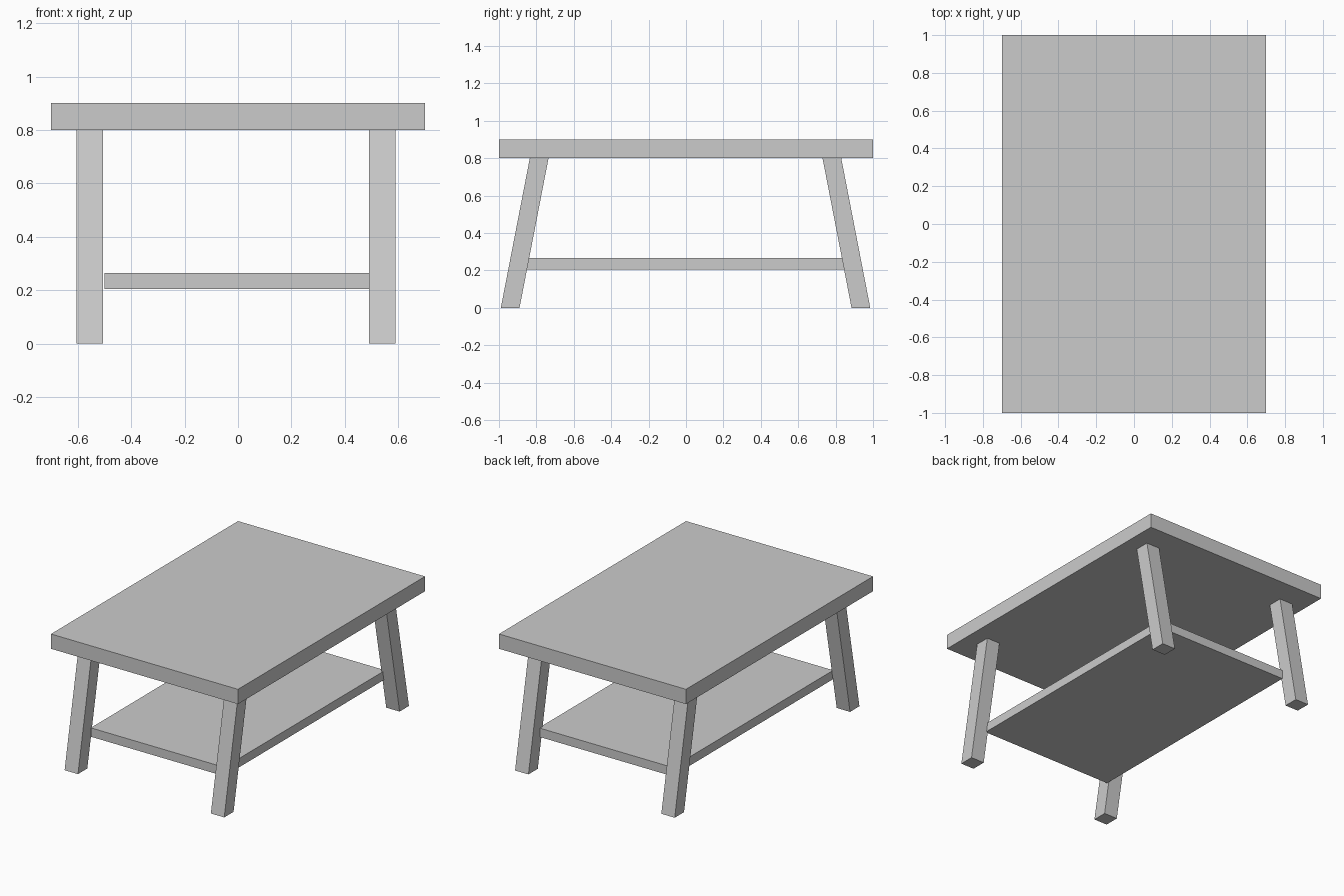
import bpy
import bmesh

cube = bpy.data.objects.get("Cube")
if cube:
    bpy.data.objects.remove(cube, do_unlink=True)

grey = bpy.data.materials.new("light grey")
grey.use_nodes = True
colour = (0.6, 0.6, 0.6, 1)
grey.diffuse_color = colour
grey.node_tree.nodes["Principled BSDF"].inputs["Base Color"].default_value = colour


def block(name, size, centre, top_shift=0):
    """Box whose top is slid along y by top_shift."""
    bm = bmesh.new()
    bmesh.ops.create_cube(bm, size=1)
    for v in bm.verts:
        if v.co.z > 0:
            lean = top_shift
        else:
            lean = 0
        v.co = [c * s + o for c, s, o in zip(v.co, size, centre)]
        v.co.y += lean
    mesh = bpy.data.meshes.new(name)
    bm.to_mesh(mesh)
    bm.free()
    mesh.materials.append(grey)
    obj = bpy.data.objects.new(name, mesh)
    bpy.context.collection.objects.link(obj)
    return obj


# Table top and lower shelf
block("table_top", (1.4, 2, 0.1), (0, 0, 0.85))
block("lower_shelf", (1, 1.72, 0.06), (0, 0, 0.235))

# Four legs, splayed towards the ends
for side, x in (("right", -0.555), ("left", 0.54)):
    for end, y, lean in (("front", -0.94, 0.155), ("back", 0.935, -0.155)):
        block(f"{end}_{side}_leg", (0.1, 0.1, 0.8), (x, y, 0.4), lean)
